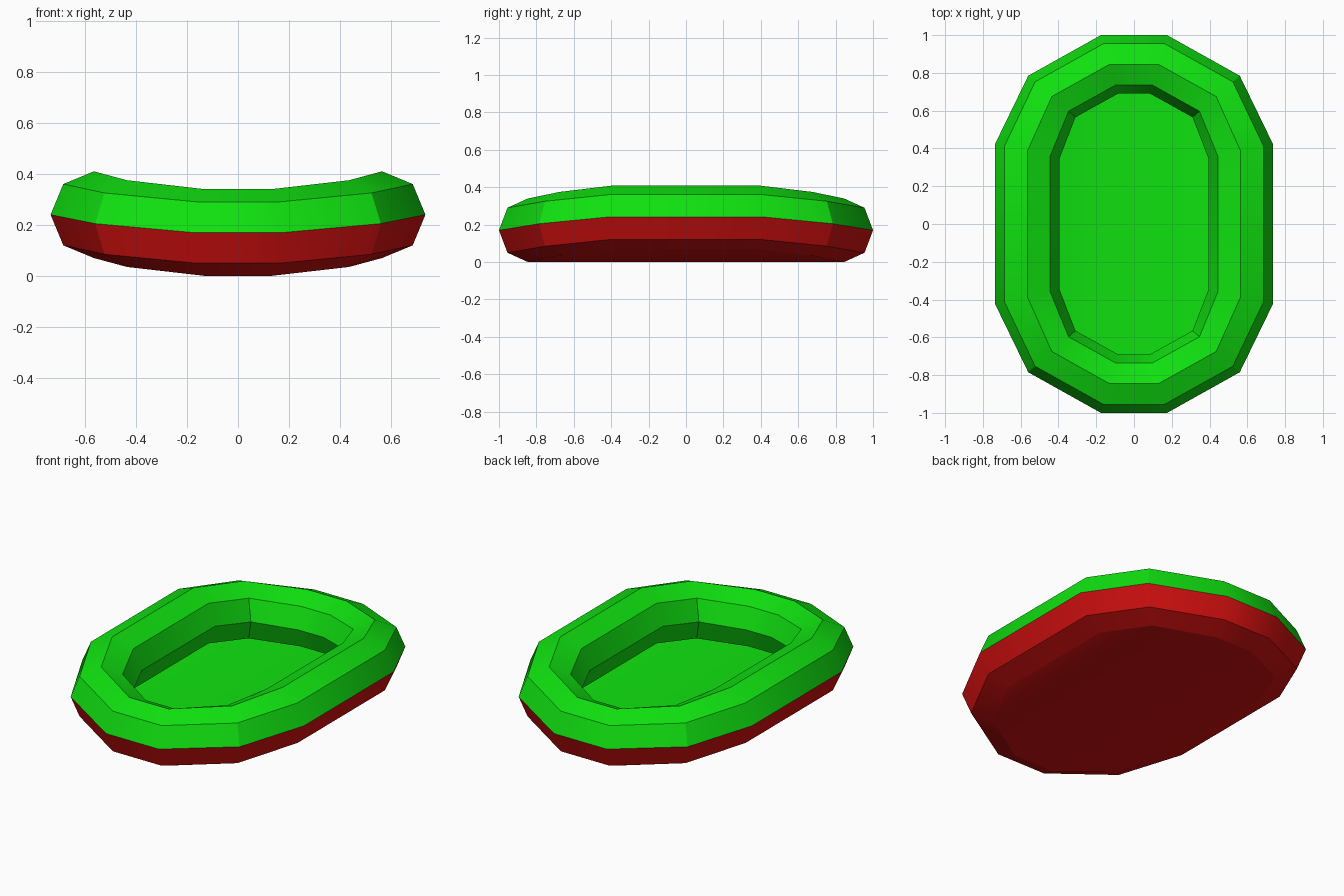
import bpy, bmesh, math

cube = bpy.data.objects.get("Cube")
if cube:
    bpy.data.objects.remove(cube, do_unlink=True)


def material(name, colour):
    mat = bpy.data.materials.new(name)
    mat.use_nodes = True
    mat.diffuse_color = colour
    mat.node_tree.nodes["Principled BSDF"].inputs["Base Color"].default_value = colour
    return mat


GREEN = material("bright green", (0.005, 0.75, 0.005, 1))
RED = material("deep red", (0.65, 0.005, 0.005, 1))

# One quadrant of the tube's centre line: x, y, reach of the tube in x and y, upward bend
QUADRANT = [(0.565, 0.385, 0.17, 0.04, 0.07),
            (0.435, 0.675, 0.125, 0.11, 0.035),
            (0.13, 0.845, 0.045, 0.155, 0.0)]
RADIUS = 0.17
SIDES = 8


def ring(angle):
    """Twelve points around the boat at one angle of the tube's section."""
    c, s = math.cos(angle), math.sin(angle)
    quarter = [(x + c * rx, y + c * ry, RADIUS + RADIUS * s + bend)
               for x, y, rx, ry, bend in QUADRANT]
    half = quarter + [(-x, y, z) for x, y, z in reversed(quarter)]
    return half + [(-x, -y, z) for x, y, z in half]


def finish(name, bm, mats):
    bmesh.ops.recalc_face_normals(bm, faces=bm.faces)
    mesh = bpy.data.meshes.new(name)
    bm.to_mesh(mesh)
    bm.free()
    for mat in mats:
        mesh.materials.append(mat)
    obj = bpy.data.objects.new(name, mesh)
    bpy.context.collection.objects.link(obj)
    bpy.ops.object.select_all(action='DESELECT')
    obj.select_set(True)
    bpy.context.view_layer.objects.active = obj
    bpy.ops.object.shade_smooth_by_angle(angle=math.radians(30))
    return obj


# Hull tube: red on the outer lower half, green elsewhere
bm = bmesh.new()
rings = [[bm.verts.new(p) for p in ring(k * math.tau / SIDES)] for k in range(SIDES)]
for k in range(SIDES):
    a, b = rings[k], rings[(k + 1) % SIDES]
    for i in range(12):
        j = (i + 1) % 12
        face = bm.faces.new((a[i], a[j], b[j], b[i]))
        face.material_index = 1 if k >= SIDES * 3 // 4 else 0
finish("hull_tube", bm, [GREEN, RED])


def deck(name, points, mat, up):
    """Curved sheet made of strips running front to back."""
    bm = bmesh.new()
    verts = [bm.verts.new(p) for p in points]
    back, front = verts[:6], verts[6:][::-1]
    for i in range(5):
        bm.faces.new((back[i], back[i + 1], front[i + 1], front[i]))
    obj = finish(name, bm, [mat])
    if (obj.data.polygons[2].normal.z > 0) != up:
        obj.data.flip_normals()


# Bottom skin and the floor just above it
bottom = ring(-math.pi / 2)
inner = ring(-math.pi * 3 / 4)
deck("bottom_skin", bottom, RED, False)
deck("floor", [tuple(p + (q - p) * 0.4 for p, q in zip(a, b))
               for a, b in zip(bottom, inner)], GREEN, True)
